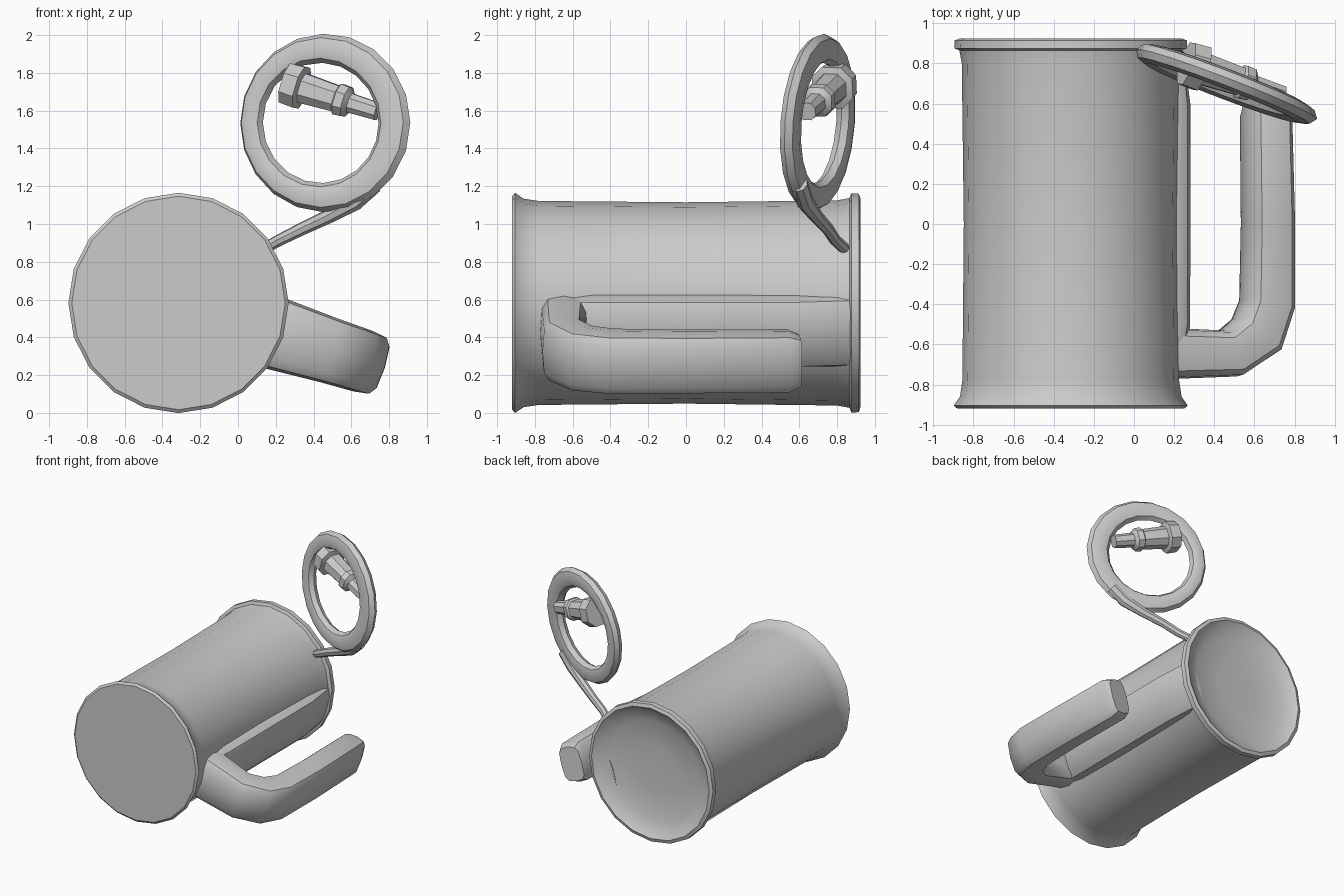
import bpy, bmesh
from math import sin, cos, tau, radians, copysign
from mathutils import Vector

if "Cube" in bpy.data.objects:
    bpy.data.objects.remove(bpy.data.objects["Cube"])


def sweep(name, path, sizes, across, sides=8, power=1.0, closed=False, along=None, phase=0.0):
    """Loft elliptical / rounded-box sections (half across, half deep) along a path."""
    bm = bmesh.new()
    path = [Vector(p) for p in path]
    n = len(path)
    loops = []
    for i, p in enumerate(path):
        if along:
            t = Vector(along)
        elif closed:
            t = path[(i + 1) % n] - path[i - 1]
        else:
            a = (p - path[i - 1]).normalized() if i else Vector()
            b = (path[i + 1] - p).normalized() if i < n - 1 else Vector()
            t = a + b
        t.normalize()
        u = Vector(across)
        u = (u - t * u.dot(t)).normalized()
        v = t.cross(u)
        loop = []
        for k in range(sides):
            ang = tau * (k + phase) / sides
            c, s = cos(ang), sin(ang)
            c, s = copysign(abs(c) ** power, c), copysign(abs(s) ** power, s)
            loop.append(bm.verts.new(p + u * c * sizes[i][0] + v * s * sizes[i][1]))
        loops.append(loop)
    for i in range(n if closed else n - 1):
        a, b = loops[i], loops[(i + 1) % n]
        for k in range(sides):
            j = (k + 1) % sides
            bm.faces.new((a[k], a[j], b[j], b[k]))
    if not closed:
        bm.faces.new(loops[0][::-1])
        bm.faces.new(loops[-1])
    bmesh.ops.recalc_face_normals(bm, faces=bm.faces[:])
    mesh = bpy.data.meshes.new(name)
    bm.to_mesh(mesh)
    bm.free()
    ob = bpy.data.objects.new(name, mesh)
    bpy.context.collection.objects.link(ob)
    bpy.ops.object.select_all(action='DESELECT')
    ob.select_set(True)
    bpy.context.view_layer.objects.active = ob
    bpy.ops.object.shade_smooth_by_angle(angle=radians(40))
    return ob


CX, CZ = -0.315, 0.582            # axis of the lying vessel
TILT = radians(-17.5)             # direction of the handle around the axis
OUT = Vector((cos(TILT), 0, sin(TILT)))
SIDE = Vector((-sin(TILT), 0, cos(TILT)))


def polar(r, y):
    return Vector((CX, y, CZ)) + OUT * r


# Vessel: flared foot, straight wall, rim and shallow dished end
profile = [(-0.92, 0.565), (-0.905, 0.583), (-0.86, 0.552), (-0.78, 0.54), (0.0, 0.533),
           (0.8, 0.543), (0.865, 0.555), (0.875, 0.58), (0.915, 0.578), (0.925, 0.55),
           (0.90, 0.515), (0.865, 0.42), (0.85, 0.2), (0.85, 0.04)]
sweep("vessel", [(CX, y, CZ) for y, r in profile], [(r, r) for y, r in profile],
      (0, 0, 1), sides=20, along=(0, 1, 0))

# Raised strip on the wall beneath the handle
sweep("handle_backing", [polar(0.47, -0.66), polar(0.49, -0.5), polar(0.49, 0.6), polar(0.48, 0.87)],
      [(0.19, 0.1), (0.2, 0.11), (0.2, 0.11), (0.2, 0.08)], SIDE, sides=12, power=0.8)

# Handle: leaves the wall near the foot and ends free near the rim
sweep("handle",
      [polar(0.42, -0.645), polar(0.58, -0.645), polar(0.83, -0.645), polar(0.97, -0.55),
       polar(1.025, -0.40), polar(1.03, 0.0), polar(1.02, 0.54), polar(1.01, 0.60)],
      [(0.20, 0.13), (0.19, 0.125), (0.175, 0.12), (0.17, 0.13),
       (0.168, 0.12), (0.165, 0.115), (0.165, 0.11), (0.14, 0.09)],
      SIDE, sides=12, power=0.55)

# Coiled loop, leaning slightly and turned about z
C = Vector((0.45, 0.70, 1.535))
U = Vector((0.934, -0.357, 0))
V = Vector((0, 0.07, 1))
N = U.cross(V).normalized()
angles = [tau * i / 20 for i in range(20)]
sweep("coil", [C + U * 0.405 * cos(a) + V * 0.395 * sin(a) for a in angles],
      [(0.05, 0.077 + 0.013 * cos(a)) for a in angles], N, closed=True)

# Cord joining the vessel wall to the coil
sweep("cord", [(0.12, 0.85, 0.86), (0.22, 0.79, 0.915), (0.34, 0.75, 0.975),
               (0.48, 0.69, 1.04), (0.62, 0.63, 1.12), (0.72, 0.60, 1.21)],
      [(0.03, 0.03), (0.03, 0.032), (0.03, 0.035), (0.035, 0.038), (0.045, 0.05), (0.045, 0.05)], N)

# Stepped end piece hanging inside the coil
A, B = Vector((0.26, 0.80, 1.745)), Vector((0.74, 0.64, 1.595))
steps = [(0.0, 0.115), (0.16, 0.12), (0.18, 0.085), (0.55, 0.075),
         (0.57, 0.09), (0.66, 0.085), (0.7, 0.055), (1.0, 0.05)]
sweep("end_piece", [A.lerp(B, t) for t, r in steps], [(r, r) for t, r in steps], N,
      power=0.85, phase=0.5)
